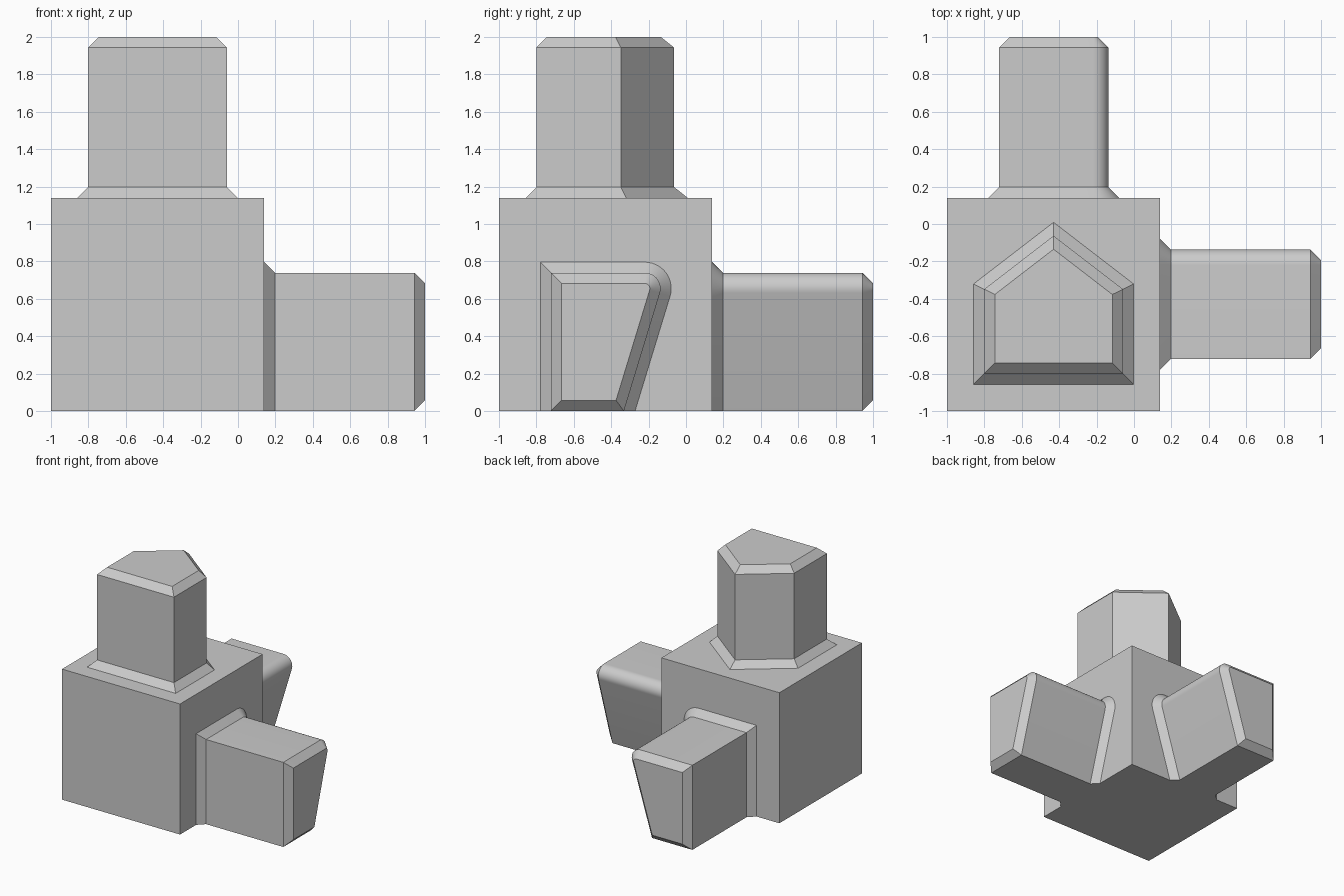
import bpy, bmesh, math

if "Cube" in bpy.data.objects:
    bpy.data.objects.remove(bpy.data.objects["Cube"], do_unlink=True)

grey = bpy.data.materials.new("light grey")
grey.use_nodes = True
COLOUR = (0.6, 0.6, 0.6, 1)
grey.diffuse_color = COLOUR
grey.node_tree.nodes["Principled BSDF"].inputs["Base Color"].default_value = COLOUR

FACE = 0.14      # cube side that carries the arms
SIDE = 1.14      # cube edge length
BEVEL = 0.057    # size of the fillet at the root and the chamfer at the tip


def finish(name, bm):
    bmesh.ops.recalc_face_normals(bm, faces=bm.faces)
    mesh = bpy.data.meshes.new(name)
    bm.to_mesh(mesh)
    bm.free()
    mesh.materials.append(grey)
    obj = bpy.data.objects.new(name, mesh)
    bpy.context.collection.objects.link(obj)
    bpy.ops.object.select_all(action='DESELECT')
    obj.select_set(True)
    bpy.context.view_layer.objects.active = obj
    bpy.ops.object.shade_smooth_by_angle(angle=math.radians(25))
    return obj


def loft(name, sections, place):
    """Join outlines given as (distance, points); place maps them into space."""
    bm = bmesh.new()
    rings = [[bm.verts.new(place(u, v, w)) for u, v in pts] for w, pts in sections]
    for a, b in zip(rings, rings[1:]):
        for i in range(len(a)):
            j = (i + 1) % len(a)
            bm.faces.new((a[i], a[j], b[j], b[i]))
    bm.faces.new(rings[0])
    bm.faces.new(rings[-1])
    return finish(name, bm)


def arm_outline(grow, bottom=0.0):
    """Upright side, slanted side, one rounded top corner."""
    lean = math.atan(0.305)
    cu, cv, r = -0.22, 0.655, 0.084 + grow
    left, top = -0.722 - grow, cv + r
    steps = 14
    arc = []
    for i in range(steps + 1):
        a = -lean + (math.pi / 2 + lean) * i / steps
        arc.append((cu + r * math.cos(a), cv + r * math.sin(a)))
    foot = arc[0][0] - (arc[0][1] - bottom) * math.tan(lean)
    return [(left, bottom), (foot, bottom)] + arc + [(left, top)]


def post_outline(grow):
    """House-shaped pentagon."""
    half, mid, slope = 0.371 + grow, -0.43, 0.77
    front = -0.8 - grow
    apex = -0.063 + grow * math.hypot(1, slope)
    shoulder = apex - half * slope
    return [(mid - half, front), (mid + half, front), (mid + half, shoulder),
            (mid, apex), (mid - half, shoulder)]


# Main block
bm = bmesh.new()
bmesh.ops.create_cube(bm, size=SIDE)
centre = FACE - SIDE / 2
bmesh.ops.translate(bm, verts=bm.verts, vec=(centre, centre, SIDE / 2))
finish("main_block", bm)

# Two mirrored side arms, flush with the floor
arm = [(FACE, arm_outline(BEVEL)), (FACE + BEVEL, arm_outline(0)),
       (1 - BEVEL, arm_outline(0)), (1, arm_outline(-BEVEL, BEVEL))]
loft("left_arm", arm, lambda u, v, w: (w, u, v))
loft("back_arm", arm, lambda u, v, w: (u, w, v))

# Upright post
post = [(SIDE, post_outline(BEVEL)), (SIDE + BEVEL, post_outline(0)),
        (2 - BEVEL, post_outline(0)), (2, post_outline(-BEVEL))]
loft("top_post", post, lambda u, v, w: (u, v, w))
